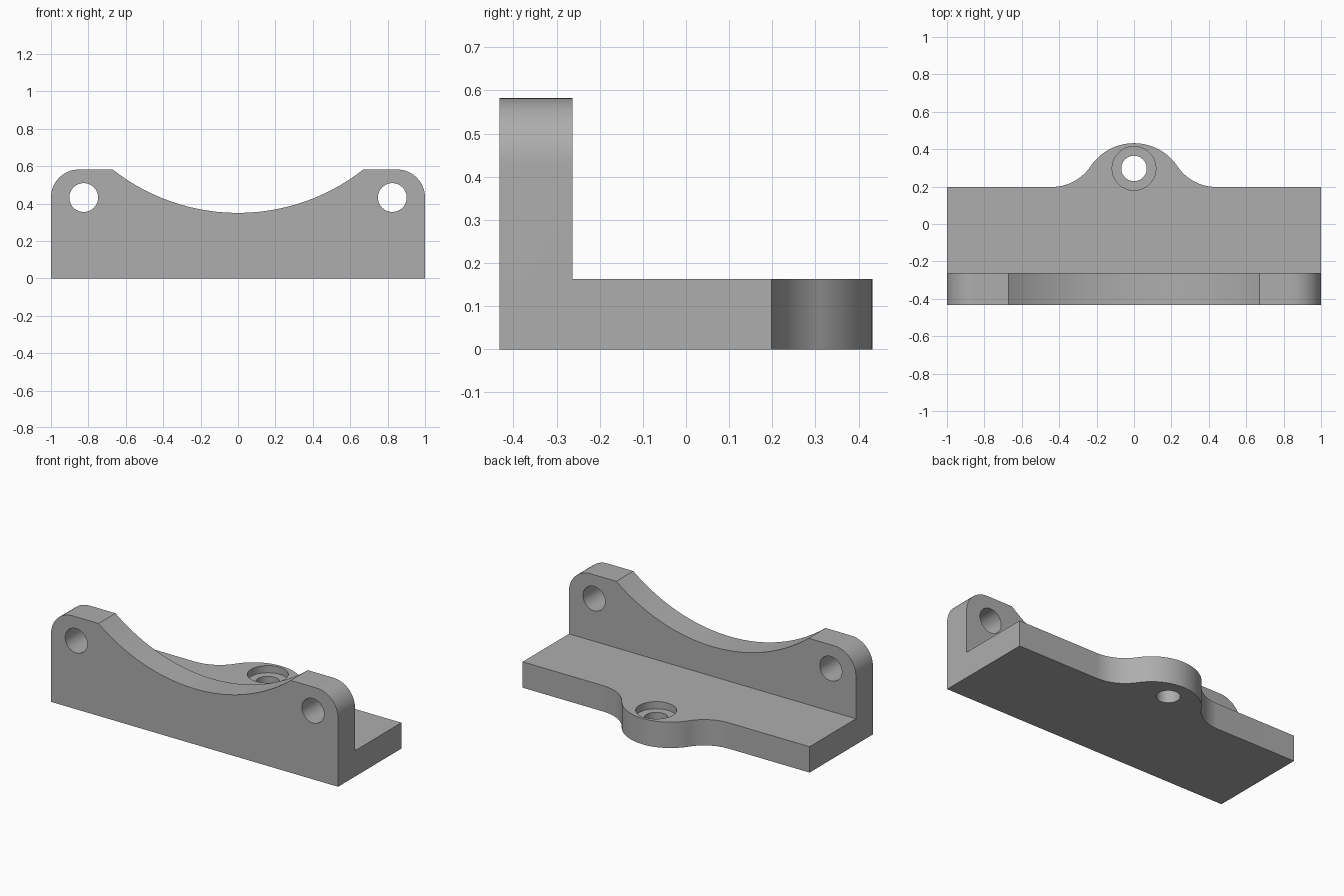
import bpy, bmesh
from math import sin, cos, pi, atan2, hypot
from mathutils import Vector

cube = bpy.data.objects.get("Cube")
if cube:
    bpy.data.objects.remove(cube, do_unlink=True)

# Overall sizes
FRONT, WALL_BACK, BASE_BACK = -0.432, -0.263, 0.198
WALL_H, BASE_H = 0.582, 0.163
HOLE_X, HOLE_Z = 0.825, 0.432
TAB_Y = 0.297

grey = bpy.data.materials.new("plain grey")
grey.use_nodes = True
grey.diffuse_color = (0.42, 0.42, 0.42, 1)
grey.node_tree.nodes["Principled BSDF"].inputs["Base Color"].default_value = grey.diffuse_color


def arc(cx, cy, r, a0, a1, n):
    return [(cx + r * cos(a0 + (a1 - a0) * i / n), cy + r * sin(a0 + (a1 - a0) * i / n))
            for i in range(n + 1)]


def mirrored(half):
    """Close a right-hand outline with its reflection in x = 0."""
    return half + [(-x, y) for x, y in reversed(half) if abs(x) > 1e-5]


def prism(name, outline, place, start, end):
    """Extrude a 2D outline from start to end; place maps (u, v, depth) to 3D."""
    bm = bmesh.new()
    face = bm.faces.new([bm.verts.new(place(u, v, start)) for u, v in outline])
    move = Vector(place(0, 0, end)) - Vector(place(0, 0, start))
    out = bmesh.ops.extrude_face_region(bm, geom=[face])["geom"]
    bmesh.ops.translate(bm, vec=move, verts=[g for g in out if isinstance(g, bmesh.types.BMVert)])
    if face.is_valid and len([f for f in bm.faces if len(f.verts) == len(outline)]) < 2:
        bm.faces.new(face.verts)
    bmesh.ops.recalc_face_normals(bm, faces=bm.faces)
    mesh = bpy.data.meshes.new(name)
    bm.to_mesh(mesh)
    bm.free()
    mesh.materials.append(grey)
    obj = bpy.data.objects.new(name, mesh)
    bpy.context.collection.objects.link(obj)
    return obj


def upright(u, v, d):
    return (u, d, v)


def flat(u, v, d):
    return (u, v, d)


def combine(body, tool, operation):
    bpy.context.view_layer.objects.active = body
    mod = body.modifiers.new(operation.lower(), "BOOLEAN")
    mod.operation, mod.solver, mod.object = operation, "EXACT", tool
    bpy.ops.object.modifier_apply(modifier=mod.name)
    bpy.data.objects.remove(tool, do_unlink=True)


# Upright wall: rounded outer corners and a shallow circular saddle
edge, dip, round_r = 0.67, 0.35, 0.15
rise = WALL_H - dip
saddle_r = (edge ** 2 + rise ** 2) / (2 * rise)
a = atan2(edge, saddle_r - rise)
wall_half = ([(1, 0)] + arc(1 - round_r, WALL_H - round_r, round_r, 0, pi / 2, 16)
             + arc(0, dip + saddle_r, saddle_r, a - pi / 2, -pi / 2, 32))
body = prism("bracket", mirrored(wall_half), upright, FRONT, WALL_BACK)

# Base plate: rear tab blended in with concave fillets
tab_r, fillet_r = 0.28, 0.25
tab_c = 0.432 - tab_r
fy = BASE_BACK + fillet_r
fx = ((tab_r + fillet_r) ** 2 - (fy - tab_c) ** 2) ** 0.5
t = atan2(fy - tab_c, fx)
base_half = ([(1, -0.35), (1, BASE_BACK)]
             + arc(fx, fy, fillet_r, -pi / 2, t - pi, 20)
             + arc(0, tab_c, tab_r, t, pi / 2, 20)[1:])
combine(body, prism("base_plate", mirrored(base_half), flat, 0, BASE_H), "UNION")


# Wall bolt holes, tab hole and its counterbore
def circle(x, y, r):
    return arc(x, y, r, 0, 2 * pi, 48)[:-1]


for side in (-1, 1):
    combine(body, prism("wall_hole", circle(side * HOLE_X, HOLE_Z, 0.077), upright, -0.6, -0.1),
            "DIFFERENCE")
combine(body, prism("tab_hole", circle(0, TAB_Y, 0.068), flat, -0.1, 0.3), "DIFFERENCE")
combine(body, prism("counterbore", circle(0, TAB_Y, 0.117), flat, BASE_H - 0.045, 0.3), "DIFFERENCE")

# Smooth curved walls, keep sharp edges
bpy.ops.object.select_all(action="DESELECT")
body.select_set(True)
bpy.context.view_layer.objects.active = body
bpy.ops.object.shade_smooth_by_angle(angle=pi / 6)
